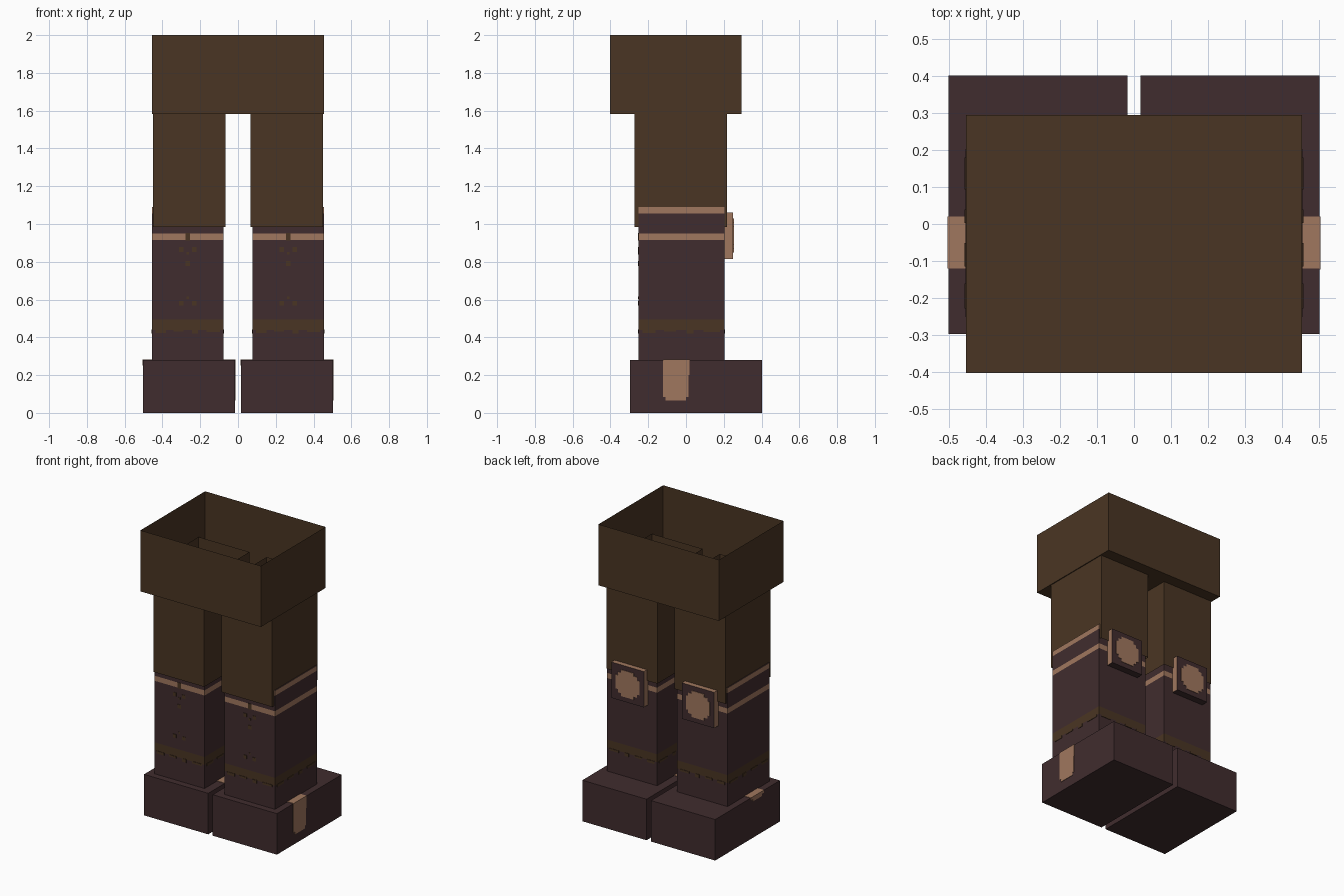
import bpy, bmesh
from mathutils import Vector, Matrix

if "Cube" in bpy.data.objects:
    bpy.data.objects.remove(bpy.data.objects["Cube"])


def colour(name, rgb):
    m = bpy.data.materials.new(name)
    m.diffuse_color = (*rgb, 1)
    m.use_nodes = True
    m.node_tree.nodes["Principled BSDF"].inputs["Base Color"].default_value = m.diffuse_color
    return m


BROWN = colour("brown cloth", (0.0685, 0.0356, 0.0168))
PLUM = colour("dark plum leather", (0.0513, 0.0252, 0.0273))
TAN = colour("tan trim", (0.352, 0.185, 0.112))
MATS = [BROWN, PLUM, TAN]


def boxes(name, blocks, mat=BROWN, open_top=False, open_bottom=False, cuts=(), rule=None):
    """One object made from axis-aligned blocks given as (x0, x1, y0, y1, z0, z1)."""
    bm = bmesh.new()
    for x0, x1, y0, y1, z0, z1 in blocks:
        centre = Vector((x0 + x1, y0 + y1, z0 + z1)) / 2
        size = (x1 - x0, y1 - y0, z1 - z0, 1)
        bmesh.ops.create_cube(bm, size=1, matrix=Matrix.Translation(centre) @ Matrix.Diagonal(size))
    for z in cuts:
        bmesh.ops.bisect_plane(bm, geom=bm.verts[:] + bm.edges[:] + bm.faces[:],
                               plane_co=(0, 0, z), plane_no=(0, 0, 1))
    bm.normal_update()
    gone = [f for f in bm.faces if (open_top and f.normal.z > 0.5) or (open_bottom and f.normal.z < -0.5)]
    bmesh.ops.delete(bm, geom=gone, context='FACES')
    for f in bm.faces:
        f.material_index = MATS.index(rule(f) if rule else mat)
    me = bpy.data.meshes.new(name)
    bm.to_mesh(me)
    bm.free()
    for m in MATS:
        me.materials.append(m)
    ob = bpy.data.objects.new(name, me)
    bpy.context.collection.objects.link(ob)
    return ob


def band_rule(f):
    """Tan and brown bands around the boot shaft, by height."""
    z = f.calc_center_median().z
    if 0.915 < z < 0.95 or 1.055 < z and abs(f.normal.z) < 0.5:
        return TAN
    return BROWN if 0.44 < z < 0.495 else PLUM


def plate_rule(f):
    """Tan rim on the buckle plate, plum face and underside."""
    return PLUM if abs(f.normal.y) > 0.5 or f.normal.z < -0.5 else TAN


T = 0.003  # thickness of surface trim

# Open waist
boxes("waist", [(-0.455, 0.455, -0.403, 0.295, 1.583, 2.0)], open_top=True)

for side, s in (("left", -1), ("right", 1)):
    def span(a, b):
        return tuple(sorted((s * a, s * b)))

    c = s * 0.266
    # Trouser leg, a sleeve over the boot shaft
    boxes(side + "_trouser_leg", [(*span(0.065, 0.449), -0.272, 0.216, 0.985, 1.72)],
          open_top=True, open_bottom=True)
    # Boot shaft with bands
    boxes(side + "_boot_shaft", [(*span(0.076, 0.456), -0.252, 0.203, 0.28, 1.09)],
          cuts=(0.44, 0.495, 0.915, 0.95, 1.055), rule=band_rule)

    # Ragged lower edge of the brown band on all four sides
    x0, x1 = span(0.076, 0.456)
    teeth = []
    for i, (a, b) in enumerate(((0.05, 0.2), (0.3, 0.44), (0.56, 0.64), (0.76, 0.95))):
        z = (0.424, 0.43, 0.42, 0.428)[i]
        xa, xb = x0 + a * 0.38, x0 + b * 0.38
        ya, yb = -0.252 + a * 0.455, -0.252 + b * 0.455
        teeth += [(xa, xb, -0.252 - T, -0.252, z, 0.442), (xa, xb, 0.203, 0.203 + T, z, 0.442),
                  (x0 - T, x0, ya, yb, z, 0.442), (x1, x1 + T, ya, yb, z, 0.442)]
    boxes(side + "_band_teeth", teeth)

    # Lacing dots and the gap in the front trim
    dots = [(-0.035, 0.865, 0.012), (0.035, 0.865, 0.012), (0, 0.79, 0.013), (-0.035, 0.58, 0.012),
            (0.035, 0.58, 0.012), (0, 0.845, 0.007), (0, 0.61, 0.006)]
    boxes(side + "_lacing", [(c + x - r, c + x + r, -0.252 - T, -0.252, z - r, z + r) for x, z, r in dots]
          + [(c - 0.013, c + 0.013, -0.252 - T, -0.252, 0.913, 0.952)])

    # Shoe
    boxes(side + "_shoe", [(*span(0.017, 0.502), -0.297, 0.402, 0.0, 0.28)], PLUM)
    # Strap over the shoe: long tab on the +x face, short tab on the -x face
    x0, x1 = span(0.017, 0.502)
    boxes(side + "_shoe_strap", [
        (x0 - T, x1 + T, -0.12, 0.02, 0.28, 0.28 + T),
        (x1, x1 + T, -0.123, 0.018, 0.2, 0.28),
        (x1, x1 + T, -0.123, 0.012, 0.085, 0.2),
        (x1, x1 + T, -0.108, 0.0, 0.066, 0.085),
        (x0 - T, x0, -0.12, 0.02, 0.265, 0.28),
        (x0 - T, x0, -0.1, 0.0, 0.25, 0.265)], TAN)

    # Buckle plate on the back with a stepped tan emblem
    boxes(side + "_buckle_plate", [(c - 0.122, c + 0.122, 0.2, 0.25, 0.815, 1.06)], rule=plate_rule)
    boxes(side + "_buckle_emblem", [(c - w, c + w, 0.25, 0.25 + T, 0.938 - h, 0.938 + h)
                                    for w, h in ((0.09, 0.048), (0.072, 0.07), (0.048, 0.09))], TAN)
